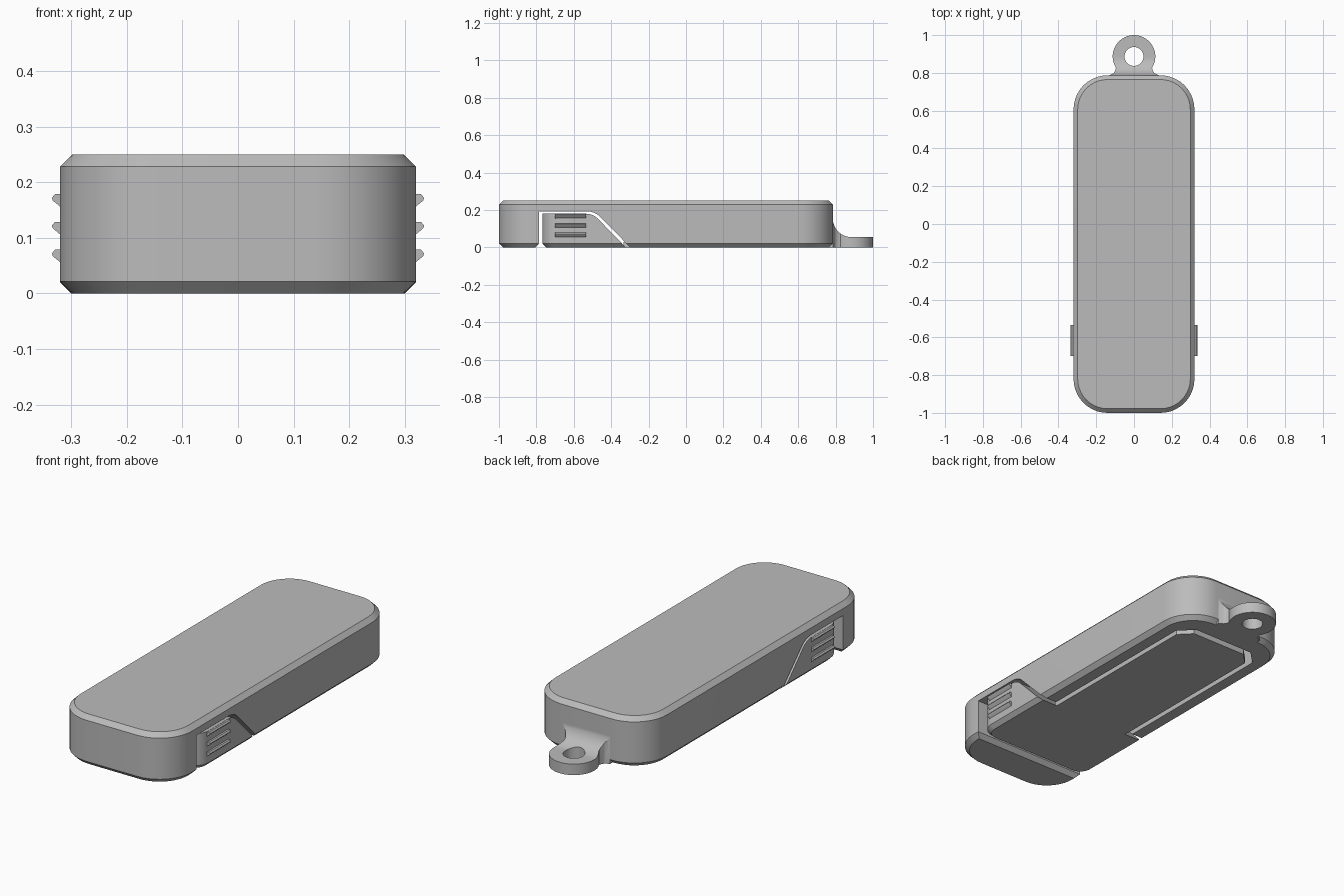
import bpy, bmesh, math
from mathutils import Vector

if "Cube" in bpy.data.objects:
    bpy.data.objects.remove(bpy.data.objects["Cube"])

grey = bpy.data.materials.new("plain grey")
grey.diffuse_color = (0.5, 0.5, 0.5, 1)
grey.use_nodes = True
grey.node_tree.nodes["Principled BSDF"].inputs["Base Color"].default_value = grey.diffuse_color


def arc(cx, cy, r, a0, a1, n=10):
    return [(cx + r * math.cos(math.radians(a0 + (a1 - a0) * i / n)),
             cy + r * math.sin(math.radians(a0 + (a1 - a0) * i / n))) for i in range(n + 1)]


def rounded_rect(hx, y0, y1, r):
    return (arc(hx - r, y1 - r, r, 0, 90) + arc(-hx + r, y1 - r, r, 90, 180)
            + arc(-hx + r, y0 + r, r, 180, 270) + arc(hx - r, y0 + r, r, 270, 360))


def loft(name, rings):
    """Solid from a stack of rings that share one point count."""
    bm = bmesh.new()
    rows = [[bm.verts.new(p) for p in ring] for ring in rings]
    n = len(rows[0])
    for a, b in zip(rows, rows[1:]):
        for i in range(n):
            bm.faces.new((a[i], a[(i + 1) % n], b[(i + 1) % n], b[i]))
    bm.faces.new(rows[0][::-1])
    bm.faces.new(rows[-1])
    bmesh.ops.recalc_face_normals(bm, faces=bm.faces)
    mesh = bpy.data.meshes.new(name)
    bm.to_mesh(mesh)
    bm.free()
    mesh.materials.append(grey)
    ob = bpy.data.objects.new(name, mesh)
    bpy.context.collection.objects.link(ob)
    return ob


def prism(name, pts, axis, a, b):
    place = {"x": lambda p, t: (t, p[0], p[1]),
             "y": lambda p, t: (p[0], t, p[1]),
             "z": lambda p, t: (p[0], p[1], t)}[axis]
    return loft(name, [[Vector(place(p, t)) for p in pts] for t in (a, b)])


def chamfered(name, hx, y0, y1, r, layers):
    return loft(name, [[Vector((x, y, z)) for x, y in
                        rounded_rect(hx - d, y0 + d, y1 - d, r - d)] for z, d in layers])


def boolean(ob, cutter, operation):
    mod = ob.modifiers.new("cut", "BOOLEAN")
    mod.operation, mod.solver, mod.object = operation, "EXACT", cutter
    bpy.context.view_layer.objects.active = ob
    bpy.ops.object.modifier_apply(modifier=mod.name)
    bpy.data.objects.remove(cutter)


def tongue_shape(hx, y0, y1, c):
    return [(-hx, y0), (hx, y0), (hx, y1 - c), (hx - c, y1), (-hx + c, y1), (-hx, y1 - c)]


# Housing: chamfered shell, open underneath, with latch openings in both sides
housing = chamfered("housing", 0.32, -1.0, 0.787, 0.18,
                    [(0, 0.022), (0.022, 0), (0.228, 0), (0.25, 0.022)])
boolean(housing, prism("cavity", tongue_shape(0.24, -0.785, 0.67, 0.07), "z", -0.1, 0.215),
        "DIFFERENCE")
opening = [(-0.805, -0.02), (-0.805, 0), (-0.785, 0.022), (-0.785, 0.193)]
opening += arc(-0.53, 0.093, 0.10, 90, 45, 6) + [(-0.298, 0.0), (-0.278, -0.02)]
boolean(housing, prism("latch_opening", opening, "x", -1, 1), "DIFFERENCE")

# Latch: wide front of the battery-style cover, following the side openings
latch = chamfered("latch", 0.32, -0.768, -0.15, 0.08, [(0, 0.02), (0.02, 0), (0.182, 0)])
profile = [(-0.9, -0.02), (-0.9, 0.18)]
profile += arc(-0.535, 0.09, 0.09, 90, 45, 6) + [(-0.322, 0.0), (-0.302, -0.02)]
boolean(latch, prism("latch_profile", profile, "x", -1, 1), "INTERSECT")

# Cover tongue: thin plate filling the underside opening
tongue = prism("cover_tongue", tongue_shape(0.215, -0.335, 0.635, 0.06), "z", 0, 0.03)

# Grip ribs: three on each side
parts = [housing, latch, tongue]
for side in (-1, 1):
    for i in range(3):
        z = 0.054 + 0.05 * i
        rib = [(0.31, z - 0.006), (0.333, z + 0.013), (0.335, z + 0.018),
               (0.329, z + 0.025), (0.31, z + 0.025)]
        parts.append(prism("grip_rib", [(side * x, h) for x, h in rib], "y", -0.70, -0.535))

# Keyring lug: eyelet outline with flared neck, trimmed by a concave side sweep
outline = [(0.13, 0.74), (0.13, 0.787), (0.108, 0.798), (0.098, 0.815)]
outline += arc(0, 0.887, 0.113, -32, 212, 40)
outline += [(-x, y) for x, y in outline[3::-1]]
lug = prism("keyring_lug", outline, "z", 0, 0.3)
sweep = [(1.1, -0.1), (1.1, 0.055)] + arc(0.885, 0.155, 0.10, 270, 180, 14)
sweep += [(0.77, 0.17), (0.7, 0.17), (0.7, -0.1)]
boolean(lug, prism("lug_sweep", sweep, "x", -1, 1), "INTERSECT")
boolean(lug, prism("lug_hole", arc(0, 0.887, 0.05, 0, 350, 35), "z", -1, 1), "DIFFERENCE")
# keep the lug root inside the solid end wall
boolean(lug, prism("lug_root", [(-1, 0), (1, 0), (1, 0.765), (-1, 0.765)], "z", -1, 1),
        "DIFFERENCE")
parts.append(lug)

# Smooth the curved walls, keep the edges sharp
for ob in parts:
    bpy.ops.object.select_all(action="DESELECT")
    ob.select_set(True)
    bpy.context.view_layer.objects.active = ob
    bpy.ops.object.shade_smooth_by_angle(angle=math.radians(30))
